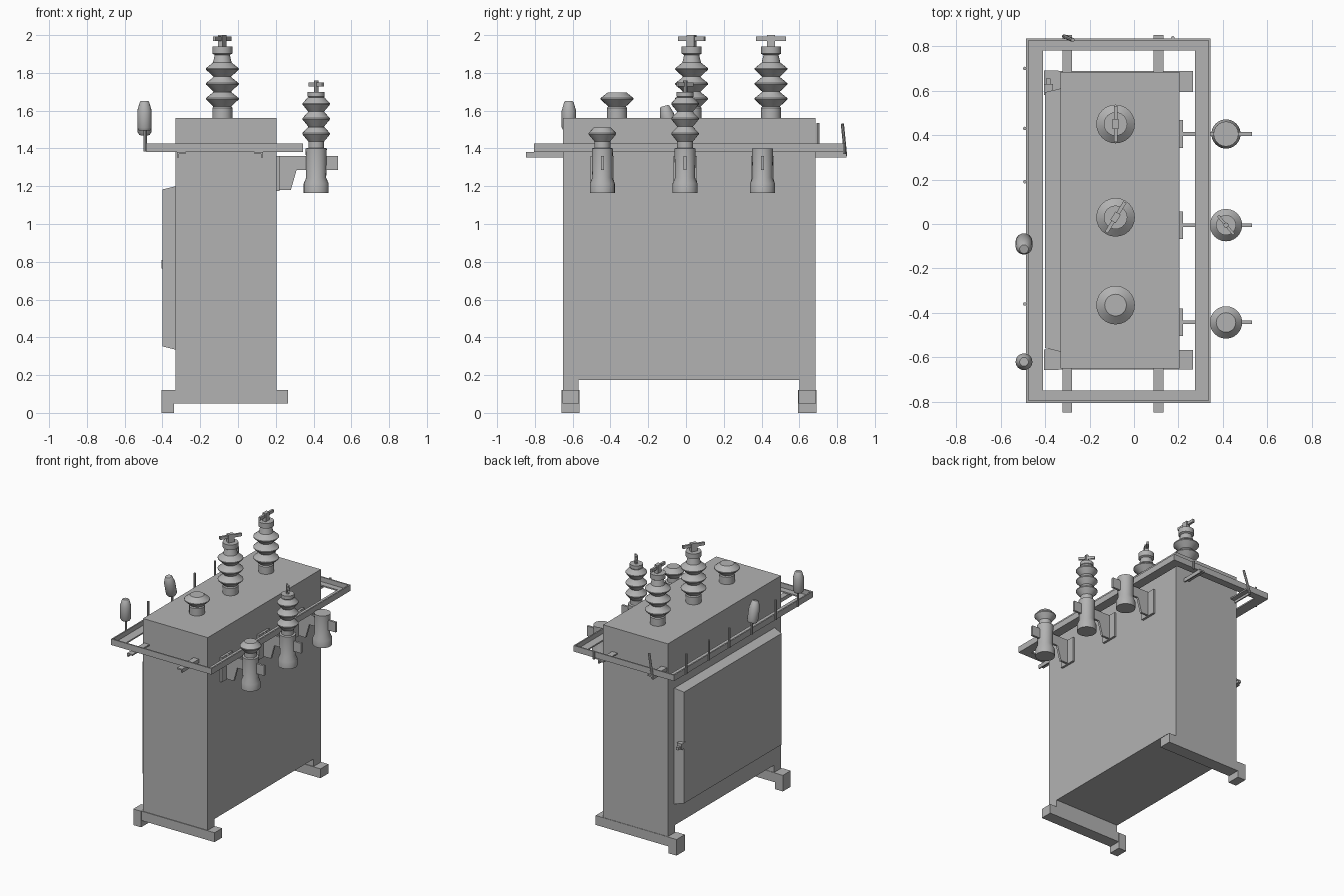
import bpy, bmesh, math
from mathutils import Matrix, Vector

cube = bpy.data.objects.get("Cube")
if cube:
    bpy.data.objects.remove(cube, do_unlink=True)

grey = bpy.data.materials.new("plain_grey")
grey.use_nodes = True
COL = (0.45, 0.45, 0.45, 1)
grey.diffuse_color = COL
grey.node_tree.nodes["Principled BSDF"].inputs["Base Color"].default_value = COL


def finish(name, bm, smooth=False):
    bmesh.ops.recalc_face_normals(bm, faces=bm.faces)
    me = bpy.data.meshes.new(name)
    bm.to_mesh(me)
    bm.free()
    me.materials.append(grey)
    ob = bpy.data.objects.new(name, me)
    bpy.context.collection.objects.link(ob)
    if smooth:
        bpy.ops.object.select_all(action='DESELECT')
        ob.select_set(True)
        bpy.context.view_layer.objects.active = ob
        bpy.ops.object.shade_smooth_by_angle(angle=math.radians(30))
    return ob


def box(name, x, y, z, turn=0):
    """Box from (min, max) ranges, turned about its own vertical axis."""
    bm = bmesh.new()
    bmesh.ops.create_cube(bm, size=1)
    bm.transform(Matrix.Diagonal((x[1] - x[0], y[1] - y[0], z[1] - z[0], 1)))
    ob = finish(name, bm)
    ob.location = ((x[0] + x[1]) / 2, (y[0] + y[1]) / 2, (z[0] + z[1]) / 2)
    ob.rotation_euler.z = turn
    return ob


def lathe(name, profile, loc, steps=24):
    """Solid of revolution from (radius, height) points, capped at both ends."""
    bm = bmesh.new()
    pts = [(0, profile[0][1])] + profile + [(0, profile[-1][1])]
    vs = [bm.verts.new((r, 0, z)) for r, z in pts]
    edges = [bm.edges.new(p) for p in zip(vs, vs[1:])]
    bmesh.ops.spin(bm, geom=vs + edges, axis=(0, 0, 1), cent=(0, 0, 0),
                   angle=math.tau, steps=steps)
    bmesh.ops.remove_doubles(bm, verts=bm.verts, dist=0.0001)
    ob = finish(name, bm, True)
    ob.location = loc
    return ob


def extrude_xz(name, outline, y0, y1):
    bm = bmesh.new()
    face = bm.faces.new([bm.verts.new((x, y0, z)) for x, z in outline])
    out = bmesh.ops.extrude_face_region(bm, geom=[face])
    new = [v for v in out["geom"] if isinstance(v, bmesh.types.BMVert)]
    bmesh.ops.translate(bm, verts=new, vec=(0, y1 - y0, 0))
    return finish(name, bm)


def rod(name, a, b, r, sides=8):
    a, b = Vector(a), Vector(b)
    bm = bmesh.new()
    bmesh.ops.create_cone(bm, cap_ends=True, segments=sides, radius1=r,
                          radius2=r, depth=(b - a).length)
    bm.transform((b - a).to_track_quat('Z', 'Y').to_matrix().to_4x4())
    ob = finish(name, bm, True)
    ob.location = (a + b) / 2
    return ob


# Tank with end skirts and feet
X0, X1, Y0, Y1 = -0.33, 0.205, -0.65, 0.685
box("tank", (X0, X1), (Y0, Y1), (0.175, 1.56))
for tag, a, b in (("front", Y0, -0.57), ("back", 0.6, Y1)):
    box(tag + "_skirt", (X0, X1), (a, b), (0.05, 0.18))
    box(tag + "_foot_bar", (-0.402, 0.265), (a - 0.005, b + 0.003), (0.05, 0.12))
    box(tag + "_foot_block", (-0.405, -0.34), (a - 0.008, b + 0.005), (0, 0.12))

# Tapered door on the right side
bm = bmesh.new()
bmesh.ops.create_cube(bm, size=1)
for v in bm.verts:
    outer = v.co.x < 0
    inset = 0.017 if outer else 0
    v.co.x = -0.4 if outer else X0
    v.co.y = 0.61 - inset if v.co.y > 0 else -0.575 + inset
    v.co.z = 1.2 - inset if v.co.z > 0 else 0.335 + inset
finish("door", bm)
box("door_latch", (-0.405, -0.365), (0.58, 0.63), (0.765, 0.81))
box("door_handle", (-0.395, -0.375), (0.62, 0.655), (0.77, 0.79))

# Angle-iron rail around the tank
RX0, RX1, RY0, RY1, RZ = -0.485, 0.345, -0.805, 0.835, 1.38
T = 0.01
rails = [("right", (RX0, RX0 + 0.075), (RY0, RY1), (RX0, RX0 + T), (RY0, RY1)),
         ("left", (RX1 - 0.07, RX1), (RY0, RY1), (RX1 - T, RX1), (RY0, RY1)),
         ("front", (RX0, RX1), (RY0, RY0 + 0.055), (RX0, RX1), (RY0, RY0 + T)),
         ("back", (RX0, RX1), (RY1 - 0.055, RY1), (RX0, RX1), (RY1 - T, RY1))]
for tag, px, py, fx, fy in rails:
    box(tag + "_rail_plate", px, py, (RZ, RZ + T))
    box(tag + "_rail_flange", fx, fy, (RZ, RZ + 0.045))

# Rail supports
for x, side in ((-0.3, -1), (0.11, 1)):
    for tag, a, b in (("front", -0.848, Y0), ("back", Y1, 0.85)):
        box(tag + "_support", (x - 0.022, x + 0.022), (a, b), (RZ - T, RZ))
        web = sorted((x + side * 0.022, x + side * 0.013))
        box(tag + "_support_web", web, (a, b), (RZ - 0.027, RZ))

# Posts and capped lamps along the right rail
for y in (0.7, 0.43, 0.19, -0.36):
    rod("rail_post", (-0.491, y, 1.385), (-0.491, y, 1.535), 0.008)
LAMP = [(0.03, 0), (0.038, 0.015), (0.038, 0.105), (0.025, 0.15), (0.02, 0.155)]
for y, z, tilt in ((-0.62, 1.495, 0), (-0.075, 1.475, 0.25)):
    rod("lamp_post", (-0.491, y, 1.385), (-0.491, y, z + 0.02), 0.008)
    lathe("lamp", LAMP, (-0.495, y, z), 16).rotation_euler.x = tilt
rod("bent_post", (-0.315, 0.845, 1.36), (-0.275, 0.828, 1.53), 0.009)
rod("back_stub", (0.175, 0.838, 1.37), (0.175, 0.838, 1.43), 0.008)


# Ribbed insulators
def sheds(base, count, pitch, core, rim, start):
    pts = list(base)
    for i in range(count):
        z = start + i * pitch
        pts += [(core, z), (rim, z + pitch * 0.48), (rim, z + pitch * 0.56),
                (core + 0.002, z + pitch * 0.95)]
    return pts


def terminal(x, y, z, turn, length):
    box("terminal_stem", (x - 0.014, x + 0.014), (y - 0.022, y + 0.022), (z, z + 0.06), turn)
    box("terminal_blade", (x - 0.008, x + 0.008), (y - length / 2, y + length / 2),
        (z + 0.03, z + 0.052), turn)


TOP_BASE = [(0.053, 0), (0.053, 0.055)]
for y, count, turn in ((0.45, 3, 0), (0.03, 3, -0.55), (-0.365, 1, 0)):
    profile = sheds(TOP_BASE, count, 0.079, 0.047, 0.087, 0.062)
    if count == 3:
        profile += [(0.04, 0.335), (0.053, 0.342), (0.053, 0.38)]
        terminal(-0.083, y, 1.94, turn, 0.16)
    lathe("top_insulator", profile, (-0.083, y, 1.56))

SIDE_BASE = [(0.066, 0), (0.066, 0.05), (0.053, 0.08), (0.056, 0.235)]
ARM = [(0.21, 1.18), (0.28, 1.18), (0.31, 1.285), (0.53, 1.285), (0.53, 1.36), (0.21, 1.36)]
for y, count in ((0.405, 0), (-0.005, 3), (-0.443, 1)):
    profile = SIDE_BASE
    if count:
        profile = sheds(SIDE_BASE + [(0.042, 0.238)], count, 0.079, 0.042, 0.073, 0.272)
    if count == 3:
        profile += [(0.04, 0.505), (0.045, 0.51), (0.045, 0.535)]
        rod("side_terminal_stem", (0.414, y, 1.69), (0.414, y, 1.76), 0.012)
        box("side_terminal_blade", (0.408, 0.42), (y - 0.055, y + 0.055), (1.728, 1.748), 0.7)
    lathe("side_insulator", profile, (0.414, y, 1.165))
    extrude_xz("bracket_arm", ARM, y - 0.008, y + 0.008)
    box("bracket_plate", (X1, X1 + 0.016), (y - 0.062, y + 0.062), (1.175, 1.36))
